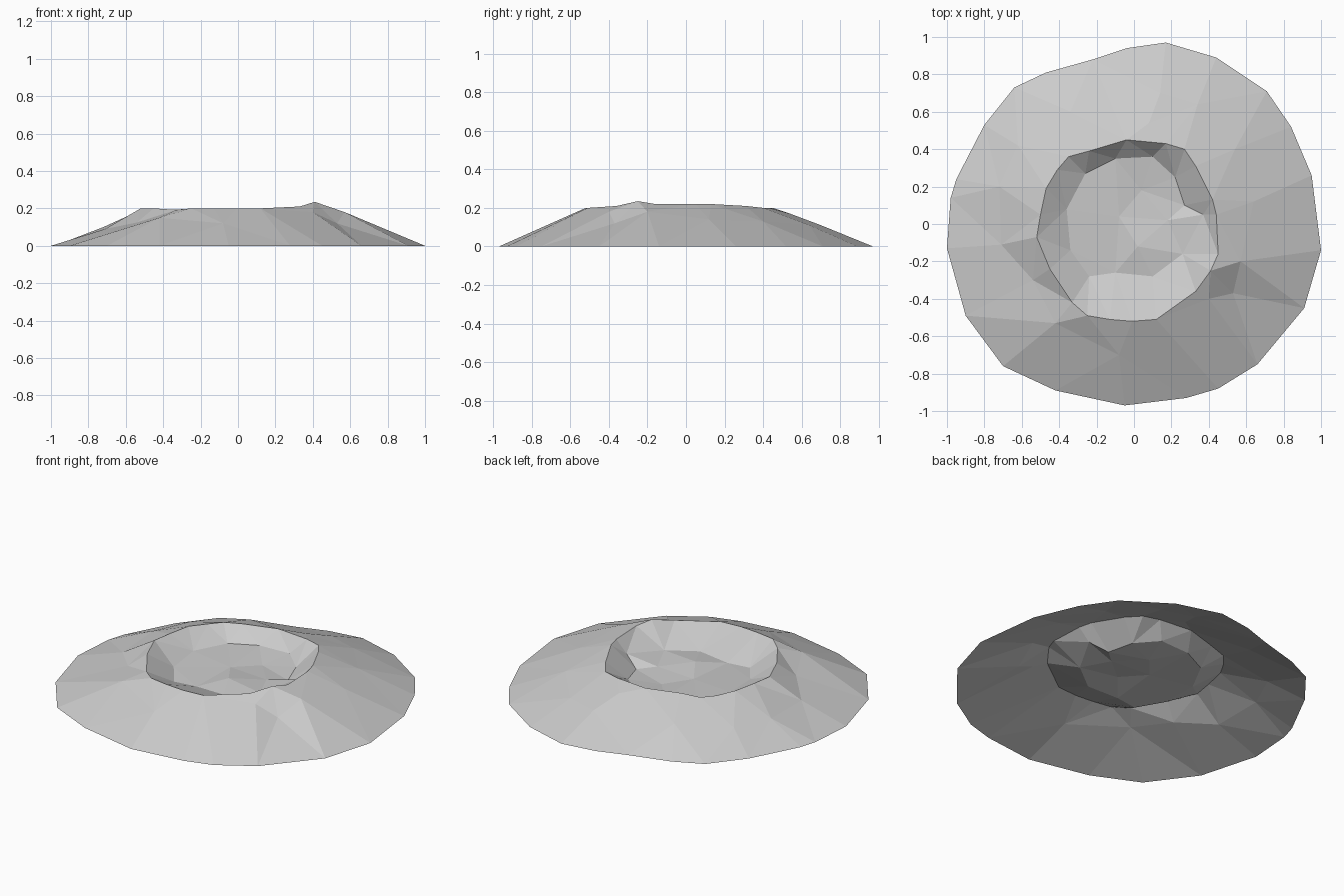
import bpy
from mathutils import Vector
from mathutils.geometry import delaunay_2d_cdt

# Ground outline of the crater, at z = 0
base = [(.17, .97), (-.04, .94), (-.22, .88), (-.47, .81), (-.64, .73), (-.80, .53),
        (-.95, .24), (-.98, .14), (-1, -.13), (-.90, -.49), (-.70, -.76), (-.42, -.89),
        (-.05, -.97), (.28, -.93), (.45, -.88), (.66, -.75), (.91, -.45), (1, -.14),
        (.95, .26), (.84, .52), (.71, .71), (.44, .89)]

# Rim of the crater
rim = [(-.04, .45), (-.24, .39), (-.35, .36), (-.41, .29), (-.47, .19), (-.50, .05),
       (-.52, -.07), (-.45, -.24), (-.33, -.42), (-.25, -.49), (-.13, -.51), (-.01, -.52),
       (.12, -.51), (.33, -.36), (.41, -.25), (.45, -.16), (.44, .05), (.42, .13),
       (.33, .31), (.27, .40), (.17, .43)]

# Ridges and dips on the outer slope
slope = [(-.71, -.11, .09), (-.54, -.30, .125), (-.42, -.53, .15), (-.08, -.70, .12),
         (.57, -.20, .18), (.53, -.37, .12), (.40, -.40, .18), (.64, .12, .14),
         (.54, .40, .13), (.34, .64, .11), (.14, .70, .11), (.08, .54, .17),
         (-.34, .60, .12), (-.62, .42, .10), (-.72, .20, .10)]

# Foot of the inner wall and bumps on the crater floor
floor = [(-.10, .35, .12), (.10, .36, .12), (.22, .25, .11), (-.26, .27, .12),
         (-.36, .08, .12), (-.34, -.14, .11), (-.24, -.28, .10), (-.10, -.26, .10),
         (.10, -.28, .11), (.26, -.16, .12), (.37, .05, .15), (.27, .10, .10),
         (.18, .02, .11), (.02, -.12, .13), (-.08, .04, .11), (.04, .18, .10)]


def rim_height(x, y):
    """The rim is highest on its right side."""
    if x > .38:
        return .235 if y < -.2 else .22
    return .21 if x > .3 else .20 - .008 * (-.45 < x < -.3)


points = ([(x, y, 0) for x, y in base]
          + [(x, y, rim_height(x, y)) for x, y in rim] + slope + floor)


def loop_edges(start, count):
    return [(start + i, start + (i + 1) % count) for i in range(count)]


# One faceted skin over all points, creased along the outline and the rim
edges = loop_edges(0, len(base)) + loop_edges(len(base), len(rim))
flat, _, faces, origin, _, _ = delaunay_2d_cdt(
    [Vector(p[:2]) for p in points], edges, [], 1, 1e-5)
verts = [(v.x, v.y, points[o[0]][2] if o else 0) for v, o in zip(flat, origin)]

mesh = bpy.data.meshes.new("crater")
mesh.from_pydata(verts, [], faces)
mesh.update()
crater = bpy.data.objects.new("crater", mesh)
bpy.context.collection.objects.link(crater)

stone = bpy.data.materials.new("grey stone")
stone.diffuse_color = (.6, .6, .6, 1)
mesh.materials.append(stone)
